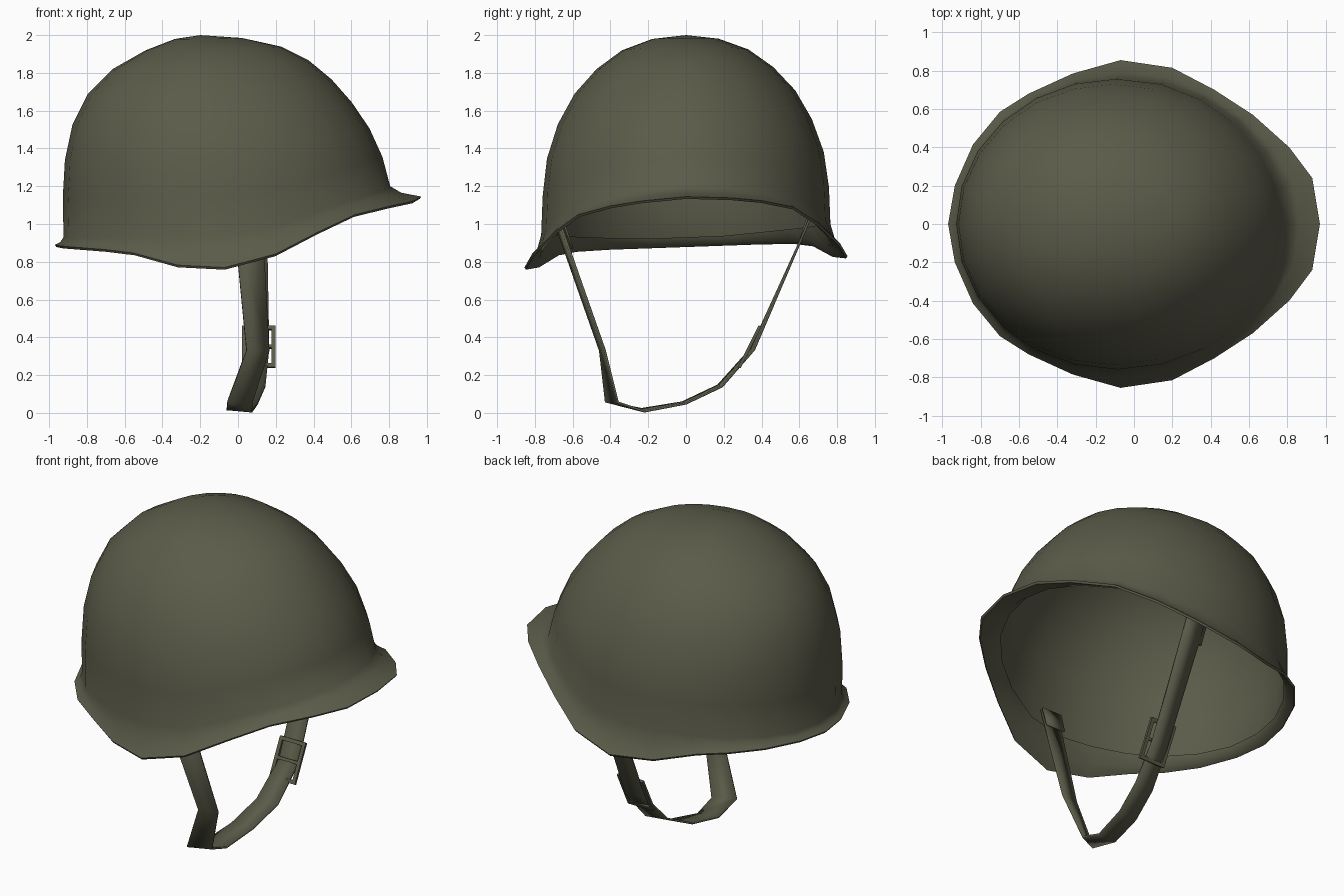
import bpy, bmesh, math
from mathutils import Vector

if "Cube" in bpy.data.objects:
    bpy.data.objects.remove(bpy.data.objects["Cube"])

olive = bpy.data.materials.new("olive_drab")
olive.diffuse_color = (0.105, 0.105, 0.068, 1)
olive.use_nodes = True
olive.node_tree.nodes["Principled BSDF"].inputs["Base Color"].default_value = olive.diffuse_color


def finish(name, bm, angle=35, thick=0):
    me = bpy.data.meshes.new(name)
    bm.to_mesh(me)
    bm.free()
    me.materials.append(olive)
    ob = bpy.data.objects.new(name, me)
    bpy.context.collection.objects.link(ob)
    bpy.ops.object.select_all(action='DESELECT')
    ob.select_set(True)
    bpy.context.view_layer.objects.active = ob
    bpy.ops.object.shade_smooth_by_angle(angle=math.radians(angle))
    if thick:
        m = ob.modifiers.new("thickness", 'SOLIDIFY')
        m.thickness, m.offset = thick, 0
    return ob


# Dome section by height: z, back x, front x, half width
PROFILE = [(2.0, -.2, -.2, 0), (1.95, -.41, .2, .28), (1.85, -.625, .4, .44),
           (1.72, -.775, .54, .57), (1.58, -.86, .65, .655), (1.43, -.903, .74, .72),
           (1.24, -.93, .80, .755), (.85, -.922, .85, .77)]

# Rim every 15 degrees from brim to back: x, y, rim z, height where the dome begins
RIM = [(.97, 0, 1.145, 1.2), (.93, .24, 1.13, 1.19), (.81, .40, 1.11, 1.17),
       (.62, .57, 1.07, 1.13), (.42, .70, .98, 1.07), (.20, .815, .87, 1.0),
       (-.07, .855, .80, .97), (-.32, .785, .81, .97), (-.55, .68, .87, .96),
       (-.70, .585, .885, .95), (-.84, .415, .89, .94), (-.935, .20, .89, .93),
       (-.97, 0, .89, .93)]
TILT = .035


def dome_point(ang, z):
    s = math.sqrt(max(0, 2 - z))
    for a, b in zip(PROFILE, PROFILE[1:]):
        sa, sb = math.sqrt(2 - a[0]), math.sqrt(2 - b[0])
        if s <= sb:
            break
    t = min(1, (s - sa) / (sb - sa))
    xb, xf, w = (a[k] + (b[k] - a[k]) * t for k in (1, 2, 3))
    cx = -.2 + .12 * min(1, s)
    u, v = math.cos(ang), math.sin(ang)
    return Vector((cx + u * (xf - cx if u > 0 else cx - xb), v * w, z))


# Helmet shell: dome rows, flared rim, folded inner lip
bm = bmesh.new()
N, ROWS = 24, 8
apex = bm.verts.new((-.2, 0, 2))
columns = []
for i in range(N):
    ang = 2 * math.pi * i / N
    x, y, z, zb = RIM[i if i <= 12 else N - i]
    y = y if i <= 12 else -y
    rim = Vector((x, y, z + TILT * y))
    zb += TILT * y
    pts = [dome_point(ang, zb + (2 - zb) * math.cos(math.radians(90 * r / ROWS)))
           for r in range(1, ROWS + 1)]
    base = pts[-1]
    d = rim - base
    mid = base + Vector((d.x * .35, d.y * .35, d.z * .62))
    inward = Vector((-math.cos(ang), -math.sin(ang), 0)) * .02
    under = Vector((0, 0, -.012))
    pts += [mid, rim, rim + inward * .4 + under, mid + inward + under, base + inward]
    columns.append([bm.verts.new(p) for p in pts])
for i in range(N):
    a, b = columns[i], columns[(i + 1) % N]
    bm.faces.new((apex, a[0], b[0]))
    for r in range(len(a) - 1):
        bm.faces.new((a[r], a[r + 1], b[r + 1], b[r]))
finish("helmet_shell", bm, 60)


# Straps: ribbons given by left and right edge points
def ribbon(name, stations, thick):
    bm = bmesh.new()
    rows = [(bm.verts.new(l), bm.verts.new(r)) for l, r in stations]
    for a, b in zip(rows, rows[1:]):
        bm.faces.new((a[0], a[1], b[1], b[0]))
    return finish(name, bm, 30, thick)


ribbon("chin_strap", [
    ((-.02, -.69, 1.0), (.13, -.665, 1.0)),
    ((.045, -.455, .33), (.165, -.43, .33)),
    ((-.055, -.425, .06), (.075, -.36, .055)),
    ((-.06, -.235, .02), (.075, -.22, .008)),
    ((-.03, -.02, .055), (.105, 0, .05)),
    ((.01, .17, .145), (.145, .19, .14)),
    ((.045, .345, .34), (.165, .36, .335)),
    ((.03, .61, .92), (.155, .61, .92)),
    ((.03, .665, 1.05), (.155, .665, 1.05))], .012)

# Doubled strap ends where they are sewn to the shell
for side, lo, hi in ((-1, .87, 1.0), (1, .90, 1.04)):
    ribbon("strap_end_" + ("left" if side > 0 else "right"), [
        ((0, side * .645, hi), (.135, side * .645, hi)),
        ((.01, side * .60, lo), (.14, side * .60, lo))], .01)

# Buckle: rectangular frame with a middle bar, leaning along the strap
bm = bmesh.new()


def bar(cx, cz, sx, sz):
    vs = bmesh.ops.create_cube(bm, size=1)['verts']
    for v in vs:
        v.co = Vector((v.co.x * sx + cx, v.co.y * .016, v.co.z * sz + cz))


for s in (-1, 1):
    bar(s * .078, 0, .022, .246)
    bar(0, s * .112, .178, .022)
bar(0, 0, .15, .018)
buckle = finish("strap_buckle", bm, 30)
buckle.location = (.11, .337, .35)
buckle.rotation_euler = (-math.atan2(.11, .22), 0, 0)
